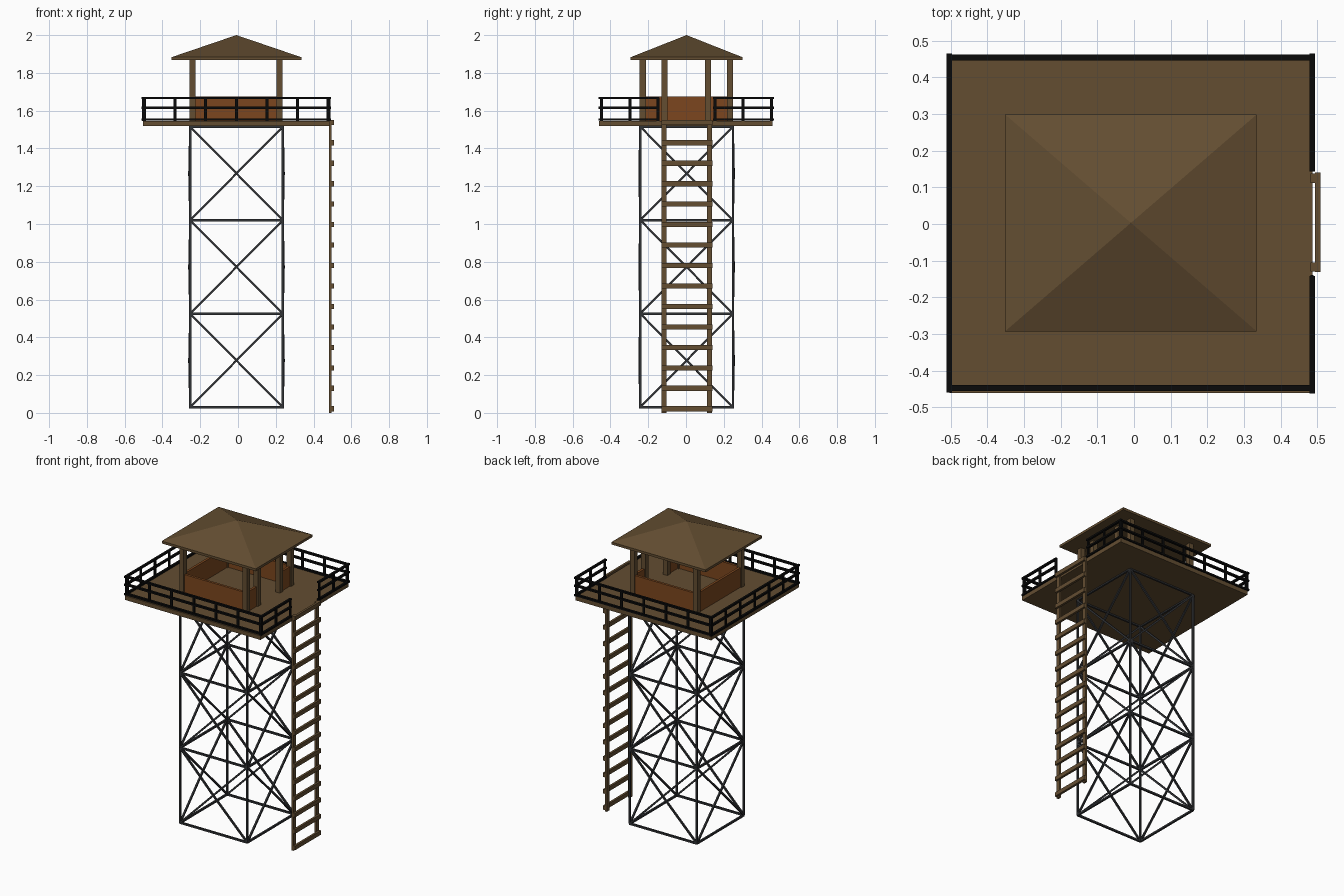
import bpy
import bmesh
from mathutils import Vector, Matrix

old = bpy.data.objects.get("Cube")
if old:
    bpy.data.objects.remove(old, do_unlink=True)


def material(name, rgb):
    mat = bpy.data.materials.new(name)
    mat.use_nodes = True
    mat.diffuse_color = (*rgb, 1)
    mat.node_tree.nodes["Principled BSDF"].inputs["Base Color"].default_value = (*rgb, 1)
    return mat


wood = material("brown wood", (0.125, 0.075, 0.031))
panel = material("orange brown panel", (0.2, 0.062, 0.013))
steel = material("grey steel", (0.031, 0.033, 0.037))
black = material("black metal", (0.003, 0.003, 0.003))


def box(bm, x, y, z):
    """Axis-aligned box from three (low, high) ranges."""
    size = [r[1] - r[0] for r in (x, y, z)]
    mid = Vector([sum(r) / 2 for r in (x, y, z)])
    bmesh.ops.create_cube(bm, size=1, matrix=Matrix.Translation(mid) @ Matrix.Diagonal((*size, 1)))


def strut(bm, a, b, width):
    """Square bar between two points."""
    a, b = Vector(a), Vector(b)
    turn = (b - a).to_track_quat('Z', 'Y').to_matrix().to_4x4()
    scale = Matrix.Diagonal((width, width, (b - a).length, 1))
    bmesh.ops.create_cube(bm, size=1, matrix=Matrix.Translation((a + b) / 2) @ turn @ scale)


def around(c, width):
    return (c - width / 2, c + width / 2)


def finish(bm, name, mat):
    mesh = bpy.data.meshes.new(name)
    bmesh.ops.recalc_face_normals(bm, faces=bm.faces)
    bm.to_mesh(mesh)
    bm.free()
    mesh.materials.append(mat)
    bpy.context.collection.objects.link(bpy.data.objects.new(name, mesh))


CX, CY = -0.008, 0.003      # tower axis
FLOOR = 1.545               # top of platform

# Steel tower: legs, rings and crossed braces
levels = [0.03 + 0.495 * i for i in range(4)]
HALF = 0.245
corners = [Vector((CX + HALF * sx, CY + HALF * sy, 0))
           for sx, sy in ((-1, -1), (1, -1), (1, 1), (-1, 1))]
up = [Vector((0, 0, z)) for z in levels]
legs, rings, braces = bmesh.new(), bmesh.new(), bmesh.new()
for i, a in enumerate(corners):
    b = corners[(i + 1) % 4]
    strut(legs, a + up[0], a + up[-1], 0.011)
    for u in up:
        strut(rings, a + u, b + u, 0.012)
    outward = ((a + b) / 2 - Vector((CX, CY, 0))).normalized()
    for low, high in zip(up, up[1:]):
        strut(braces, a + low, b + high, 0.011)
        # The second brace bows slightly past the first
        middle = (a + b + low + high) / 2 + outward * 0.005
        strut(braces, b + low, middle, 0.011)
        strut(braces, middle, a + high, 0.011)
finish(legs, "tower_legs", steel)
finish(rings, "tower_rings", steel)
finish(braces, "tower_cross_braces", steel)

# Platform
bm = bmesh.new()
box(bm, (-0.503, 0.487), (-0.461, 0.457), (1.518, FLOOR))
finish(bm, "platform", wood)

# Railings, with an opening for the ladder on the left side
rails, posts = bmesh.new(), bmesh.new()
rail_heights = (1.553, 1.615, 1.667)
for y in (-0.448, 0.454):
    for z in rail_heights:
        box(rails, (-0.508, 0.49), around(y, 0.016), around(z, 0.012))
    for i in range(7):
        box(posts, around(-0.495 + 0.162 * i, 0.016), around(y, 0.008), (FLOOR, 1.67))
for x, spans in ((-0.504, [(-0.46, 0.465)]), (0.486, [(-0.462, -0.142), (0.143, 0.465)])):
    for z in rail_heights:
        for span in spans:
            box(rails, around(x, 0.015), span, around(z, 0.012))
    for i in range(7):
        y = CY + 0.15 * (i - 3)
        if x < 0 or i != 3:
            box(posts, around(x, 0.008), around(y, 0.016), (FLOOR, 1.67))
finish(rails, "railing_bars", black)
finish(posts, "railing_posts", black)

# Cabin posts: four corners and two beside the doorway
bm = bmesh.new()
west, east, south, north = -0.241, 0.22, -0.229, 0.232
door = (-0.114, 0.117)
for x, y in [(x, y) for x in (west, east) for y in (south, north)] + [(east, y) for y in door]:
    box(bm, around(x, 0.032), around(y, 0.032), (FLOOR, 1.875))
finish(bm, "cabin_posts", wood)

# Low cabin walls between the posts
bm = bmesh.new()
height, thick = (FLOOR, 1.674), 0.016
for y in (south, north):
    box(bm, (west, east), around(y, thick), height)
box(bm, around(west, thick), (south, north), height)
box(bm, around(east, thick), (south, door[0]), height)
box(bm, around(east, thick), (door[1], north), height)
finish(bm, "cabin_walls", panel)

# Pyramid roof on a thin eave
bm = bmesh.new()
x0, x1, y0, y1 = -0.352, 0.335, -0.293, 0.299
rim = [[bm.verts.new((x, y, z)) for x, y in ((x0, y0), (x1, y0), (x1, y1), (x0, y1))]
       for z in (1.867, 1.883)]
apex = bm.verts.new(((x0 + x1) / 2, (y0 + y1) / 2, 2.0))
bm.faces.new(rim[0])
for i in range(4):
    j = (i + 1) % 4
    bm.faces.new((rim[0][i], rim[0][j], rim[1][j], rim[1][i]))
    bm.faces.new((rim[1][i], rim[1][j], apex))
finish(bm, "roof", wood)

# Ladder
bm = bmesh.new()
for y in (-0.117, 0.125):
    box(bm, (0.482, 0.496), around(y, 0.025), (0, 1.55))
finish(bm, "ladder_rails", wood)
bm = bmesh.new()
for i in range(15):
    box(bm, (0.494, 0.509), (-0.131, 0.141), around(0.022 + 0.1083 * i, 0.027))
finish(bm, "ladder_rungs", wood)
